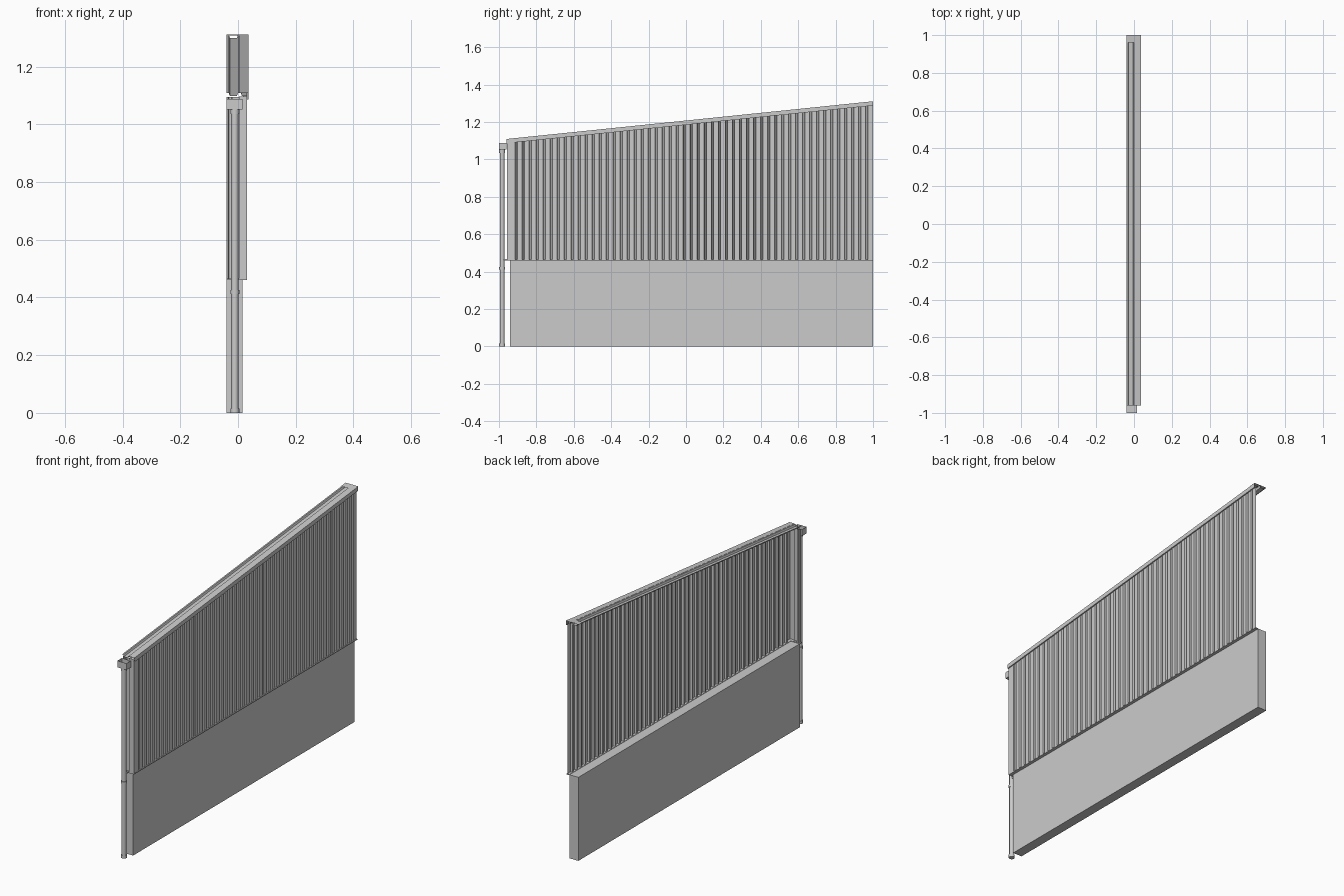
import bpy, bmesh, math

if "Cube" in bpy.data.objects:
    bpy.data.objects.remove(bpy.data.objects["Cube"])

SLOPE = 0.105


def roof_z(y):
    return 1.108 + (min(max(y, -0.96), 1.0) + 0.96) * SLOPE * 0.98


def make(name, verts, faces):
    me = bpy.data.meshes.new(name)
    me.from_pydata(verts, [], faces)
    ob = bpy.data.objects.new(name, me)
    bpy.context.collection.objects.link(ob)
    return ob


def box(name, x0, x1, y0, y1, z0, z1):
    bm = bmesh.new()
    bmesh.ops.create_cube(bm, size=1)
    for v in bm.verts:
        v.co = (x1 if v.co.x > 0 else x0, y1 if v.co.y > 0 else y0, z1 if v.co.z > 0 else z0)
    me = bpy.data.meshes.new(name)
    bm.to_mesh(me)
    bm.free()
    ob = bpy.data.objects.new(name, me)
    bpy.context.collection.objects.link(ob)
    return ob


def upright_sheet(name, path, z0, top):
    """Folded sheet: plan path raised from z0 to top(y)."""
    n = len(path)
    verts = [(x, y, z0) for x, y in path] + [(x, y, top(y)) for x, y in path]
    return make(name, verts, [(i, i + 1, n + i + 1, n + i) for i in range(n - 1)])


def sloped_sheet(name, section, y0, y1):
    """Folded sheet: (x, height) section swept along the roof slope."""
    n = len(section)
    verts = [(x, y, roof_z(y) + h) for y in (y0, y1) for x, h in section]
    return make(name, verts, [(i, i + 1, n + i + 1, n + i) for i in range(n - 1)])


# masonry base wall
box("base_wall", -0.04, 0.015, -0.94, 1.0, 0, 0.463)

# corrugated side cladding with narrow grooves
path = [(0.028, -0.93)]
for i in range(51):
    y = -0.915 + i * 0.0375
    path += [(0.028, y), (0.017, y + 0.003), (0.017, y + 0.010), (0.028, y + 0.013)]
path.append((0.028, 1.0))
upright_sheet("side_cladding", path, 0.463, lambda y: roof_z(y) - 0.012)

# front cladding return
path = [(-0.04, -0.950), (-0.034, -0.950), (-0.031, -0.940), (-0.023, -0.940),
        (-0.020, -0.950), (0.003, -0.950)]
upright_sheet("front_cladding", path, 0.463, lambda y: 1.095)

# corner trim folded round both sheets
path = [(0.003, -0.950), (0.003, -0.957), (0.031, -0.957), (0.031, -0.917), (0.028, -0.917)]
upright_sheet("corner_trim", path, 0.463, lambda y: roof_z(y) - 0.012)

# drip flashing under the cladding
box("side_drip_flashing", 0.014, 0.032, -0.957, 1.0, 0.460, 0.465)
box("front_drip_flashing", -0.04, 0.032, -0.957, -0.938, 0.460, 0.465)

# ribbed roof strip
sloped_sheet("roof_sheet", [(-0.04, 0), (-0.032, 0), (-0.028, -0.010), (-0.004, -0.010),
                            (0.0, 0), (0.010, 0), (0.014, -0.010), (0.030, -0.010)], -0.96, 1.0)

# verge flashing over the roof edge
sloped_sheet("verge_flashing", [(0.006, -0.006), (0.006, 0.001), (0.037, 0.001),
                                (0.037, -0.022), (0.030, -0.022)], -0.96, 1.0)

# ridge cap at the high end
sloped_sheet("ridge_cap", [(-0.04, 0.002), (0.037, 0.002)], 0.96, 1.0)

# box gutter, open at the top
gx0, gx1 = -0.04, 0.016
upright = [(-1.0, 1.088), (-1.0, 1.052), (-0.96, 1.052), (-0.96, 1.088)]
verts = [(x, y, z) for x in (gx0, gx1) for y, z in upright]
gutter = make("gutter", verts, [(0, 1, 5, 4), (1, 2, 6, 5), (2, 3, 7, 6), (4, 5, 6, 7), (0, 3, 2, 1)])
mod = gutter.modifiers.new("thickness", "SOLIDIFY")
mod.thickness = 0.002


def ring(name, r, z0, z1):
    bpy.ops.mesh.primitive_cylinder_add(vertices=16, radius=r, depth=z1 - z0,
                                        location=(-0.011, -0.983, (z0 + z1) / 2))
    bpy.context.object.name = name
    bpy.ops.object.shade_smooth_by_angle()


# downpipe with collars
ring("downpipe", 0.0125, 0.005, 1.053)
ring("pipe_outlet", 0.0155, 1.035, 1.053)
ring("pipe_joint", 0.0155, 0.412, 0.425)
ring("pipe_shoe", 0.0155, 0.0, 0.016)

# bracket to the wall
box("pipe_bracket", -0.018, -0.004, -0.972, -0.938, 0.460, 0.468)
